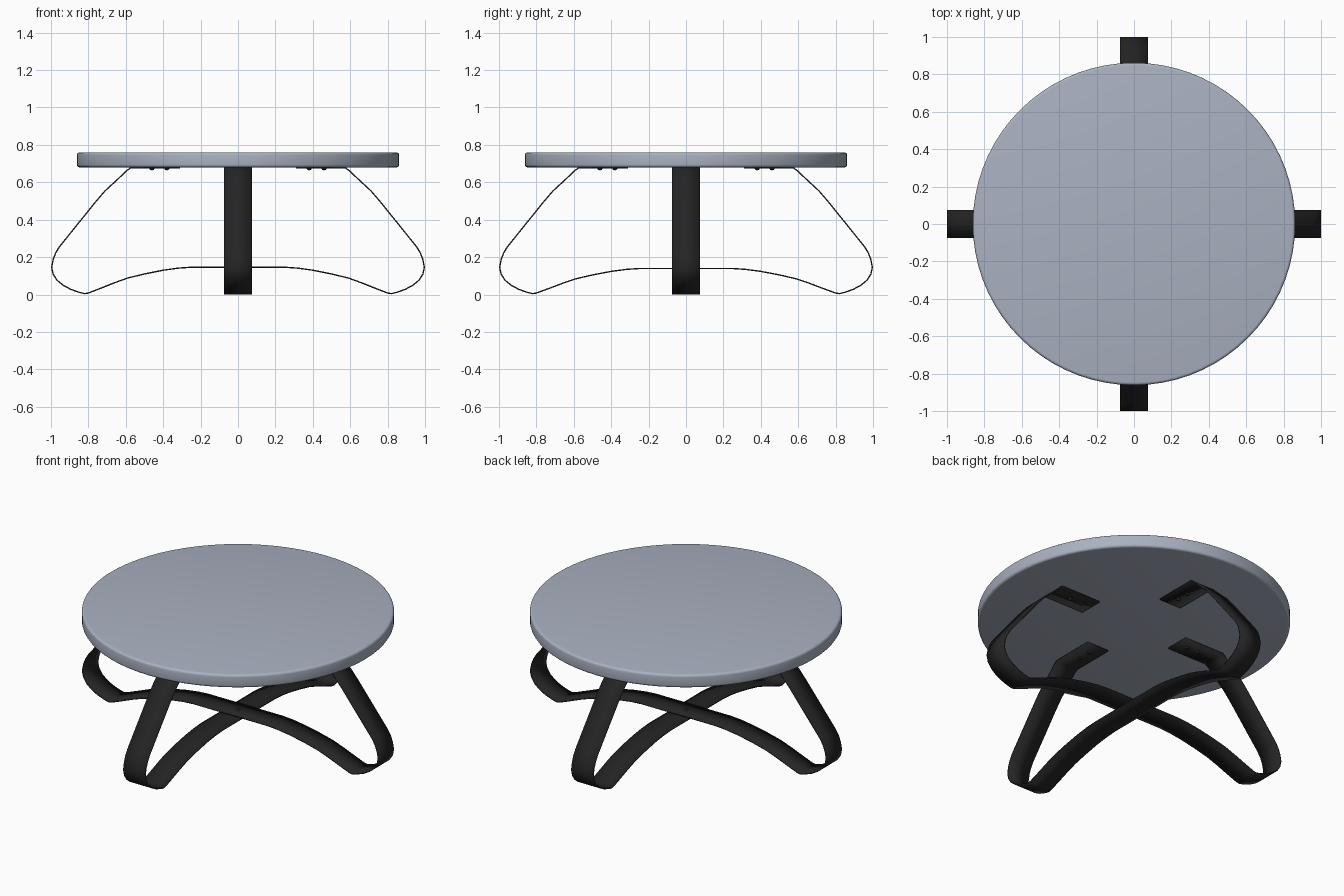
import bpy, bmesh, math
from mathutils import Matrix

if "Cube" in bpy.data.objects:
    bpy.data.objects.remove(bpy.data.objects["Cube"])


def material(name, rgb):
    m = bpy.data.materials.new(name)
    m.diffuse_color = (*rgb, 1)
    m.use_nodes = True
    m.node_tree.nodes["Principled BSDF"].inputs["Base Color"].default_value = m.diffuse_color
    return m


GREY = material("blue grey top", (0.40, 0.44, 0.53))
BLACK = material("black metal", (0.018, 0.018, 0.018))


def finish(name, bm, mat, angle=40):
    bmesh.ops.recalc_face_normals(bm, faces=bm.faces)
    me = bpy.data.meshes.new(name)
    bm.to_mesh(me)
    bm.free()
    me.materials.append(mat)
    ob = bpy.data.objects.new(name, me)
    bpy.context.collection.objects.link(ob)
    bpy.ops.object.select_all(action='DESELECT')
    ob.select_set(True)
    bpy.context.view_layer.objects.active = ob
    bpy.ops.object.shade_smooth_by_angle(angle=math.radians(angle))
    return ob


# Round table top with a softly rounded rim
bm = bmesh.new()
bmesh.ops.create_cone(bm, cap_ends=True, segments=72, radius1=0.862, radius2=0.862,
                      depth=0.08, matrix=Matrix.Translation((0, 0, 0.72)))
rim = [e for e in bm.edges if abs(e.verts[0].co.z - e.verts[1].co.z) < 1e-4]
bmesh.ops.bevel(bm, geom=rim, offset=0.015, segments=4, profile=0.5, affect='EDGES')
finish("table_top", bm, GREY)

# Half outline of a bent flat bar: mounting pad, leg, foot curve, low arch
UPPER = [(0.31, 0.6765), (0.575, 0.6765), (0.595, 0.662), (0.65, 0.61), (0.71, 0.555),
         (0.76, 0.497), (0.955, 0.255), (0.975, 0.222), (0.988, 0.188), (0.9965, 0.145),
         (0.988, 0.108), (0.967, 0.076), (0.935, 0.05), (0.895, 0.028), (0.85, 0.012),
         (0.82, 0.0045), (0.80, 0.008)]
ARCH = [(0.73, 0.035), (0.66, 0.063), (0.59, 0.088), (0.50, 0.110), (0.40, 0.130),
        (0.32, 0.141), (0.25, 0.146)]


def bent_bar(name, turn, drop):
    # drop lowers the arch so that the two bars cross one over the other
    half = UPPER + [(x, z - drop * z / 0.146) for x, z in ARCH]
    path = half + [(-x, z) for x, z in reversed(half)]
    bm = bmesh.new()
    rows = [[bm.verts.new((x, y, z)) for y in (-0.074, 0.074)] for x, z in path]
    for a, b in zip(rows, rows[1:]):
        bm.faces.new((a[0], a[1], b[1], b[0]))
    bmesh.ops.rotate(bm, verts=bm.verts, matrix=Matrix.Rotation(turn, 3, 'Z'))
    ob = finish(name, bm, BLACK, 35)
    sol = ob.modifiers.new("thickness", 'SOLIDIFY')
    sol.thickness = 0.007
    sol.offset = 0


bent_bar("side_to_side_leg_bar", 0, 0)
bent_bar("front_to_back_leg_bar", math.pi / 2, 0.007)


# Domed screw heads
def screw(name, x, y, z, height):
    bm = bmesh.new()
    bmesh.ops.create_uvsphere(bm, u_segments=16, v_segments=8, radius=0.013)
    bmesh.ops.scale(bm, verts=bm.verts, vec=(1, 1, height / 0.013))
    bmesh.ops.translate(bm, verts=bm.verts, vec=(x, y, z))
    finish(name, bm, BLACK, 60)


for i in range(4):
    a = i * math.pi / 2
    for r in (0.38, 0.46):
        screw("pad_screw", r * math.cos(a), r * math.sin(a), 0.673, 0.009)
screw("crossing_screw_top", 0, 0, 0.149, 0.005)
screw("crossing_screw_bottom", 0, 0, 0.136, 0.005)
